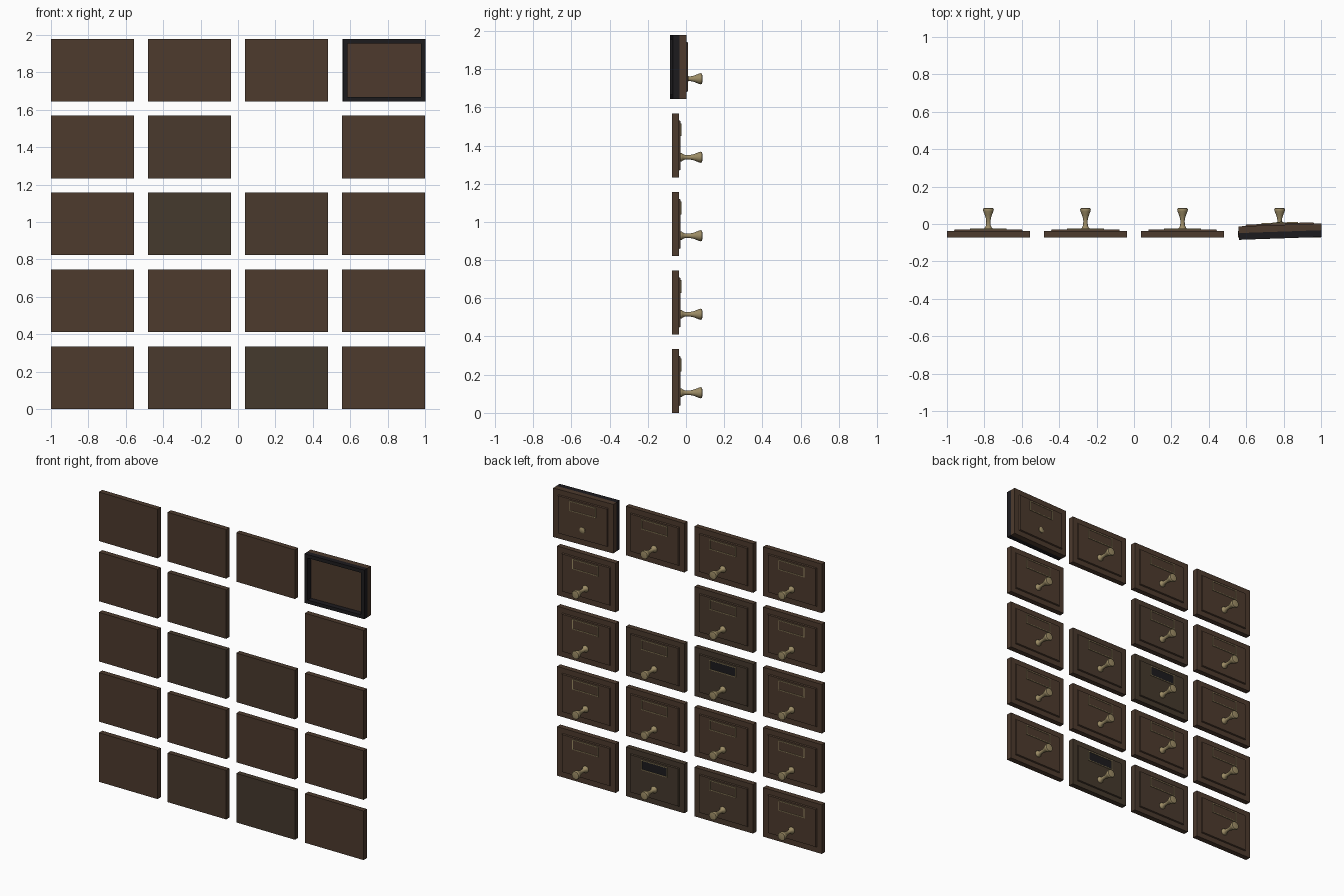
import bpy, bmesh, math
from mathutils import Matrix

if "Cube" in bpy.data.objects:
    bpy.data.objects.remove(bpy.data.objects["Cube"])

def material(name, rgb):
    m = bpy.data.materials.new(name)
    m.diffuse_color = (*rgb, 1)
    m.use_nodes = True
    m.node_tree.nodes["Principled BSDF"].inputs["Base Color"].default_value = m.diffuse_color
    return m

WOODS = [material("walnut_warm", (0.075, 0.043, 0.027)),
         material("walnut_dark", (0.060, 0.041, 0.026)),
         material("walnut_mid", (0.068, 0.042, 0.027))]
BRASS = material("aged_brass", (0.33, 0.26, 0.13))
DARK = material("dark_void", (0.012, 0.011, 0.013))

W, H = 0.443, 0.335            # drawer front size
PITCH_X, PITCH_Z = 0.519, 0.411
BACK, FACE, RAISED = -0.073, -0.037, -0.029
LABEL_Z, KNOB_Z = 0.082, -0.062  # offsets from the drawer centre

def finish(bm, name, mat, matrix):
    bmesh.ops.recalc_face_normals(bm, faces=bm.faces)
    me = bpy.data.meshes.new(name)
    bm.to_mesh(me)
    bm.free()
    ob = bpy.data.objects.new(name, me)
    bpy.context.collection.objects.link(ob)
    me.materials.append(mat)
    ob.matrix_world = matrix
    return ob

def add_box(bm, x0, x1, y0, y1, z0, z1):
    m = Matrix.Translation(((x0 + x1) / 2, (y0 + y1) / 2, (z0 + z1) / 2))
    m = m @ Matrix.Diagonal((x1 - x0, y1 - y0, z1 - z0, 1))
    return bmesh.ops.create_cube(bm, size=1, matrix=m)["verts"]

def add_frame(bm, w, h, t, y0, y1, z=0):
    # four non-overlapping rails
    for s in (-1, 1):
        a, b = sorted((s * w / 2, s * (w / 2 - t)))
        add_box(bm, a, b, y0, y1, z - h / 2, z + h / 2)
        a, b = sorted((s * h / 2, s * (h / 2 - t)))
        add_box(bm, -w / 2 + t, w / 2 - t, y0, y1, z + a, z + b)

def lathe(name, profile, matrix, segments=20):
    # profile of (radius, y), spun around the y axis
    bm = bmesh.new()
    vs = [bm.verts.new((r, y, 0)) for r, y in profile]
    edges = [bm.edges.new(p) for p in zip(vs, vs[1:])]
    bmesh.ops.spin(bm, geom=vs + edges, cent=(0, 0, 0), axis=(0, 1, 0),
                   angle=2 * math.pi, steps=segments)
    bmesh.ops.remove_doubles(bm, verts=bm.verts, dist=1e-5)
    ob = finish(bm, name, BRASS, matrix)
    bpy.context.view_layer.objects.active = ob
    bpy.ops.object.select_all(action='DESELECT')
    ob.select_set(True)
    bpy.ops.object.shade_smooth_by_angle(angle=math.radians(45))

KNOB = [(0, 0), (0.022, 0), (0.022, 0.006), (0.017, 0.012), (0.0125, 0.022),
        (0.0115, 0.045), (0.014, 0.062), (0.020, 0.080), (0.027, 0.097),
        (0.029, 0.106), (0.026, 0.113), (0.015, 0.115), (0, 0.115)]
STUB = [(0, 0), (0.020, 0), (0.020, 0.005), (0.014, 0.009), (0, 0.009)]

def drawer(tag, m, wood, card, profile):
    # slab with a raised, bevelled field
    bm = bmesh.new()
    add_box(bm, -W / 2, W / 2, BACK, FACE, -H / 2, H / 2)
    field = add_box(bm, -W / 2 + 0.037, W / 2 - 0.037, FACE - 0.002, RAISED,
                    -H / 2 + 0.035, H / 2 - 0.035)
    for v in field:
        if v.co.y > FACE:
            v.co.x *= 0.975
            v.co.z *= 0.965
    finish(bm, "drawer_front_" + tag, wood, m)
    # brass label holder around its card
    bm = bmesh.new()
    add_frame(bm, 0.196, 0.068, 0.0045, RAISED - 0.001, RAISED + 0.005, LABEL_Z)
    finish(bm, "label_holder_" + tag, BRASS, m)
    bm = bmesh.new()
    add_box(bm, -0.094, 0.094, RAISED - 0.001, RAISED + 0.002,
            LABEL_Z - 0.03, LABEL_Z + 0.03)
    finish(bm, "label_card_" + tag, card, m)
    lathe("knob_" + tag, profile, m @ Matrix.Translation((0, RAISED, KNOB_Z)))

for row in range(5):
    for col in range(4):
        if (col, row) == (2, 3):      # missing drawer
            continue
        tag = f"{col + 1}_{row + 1}"
        wood = WOODS[(col * 2 + row * 3 + col * row) % 3]
        m = Matrix.Translation(((col - 1.5) * PITCH_X, 0, H / 2 + row * PITCH_Z))
        card = DARK if (col, row) in ((1, 2), (2, 0)) else wood
        if (col, row) != (3, 4):
            drawer(tag, m, wood, card, KNOB)
            continue
        # drawer pulled out and askew, knob broken off, tray rim behind it
        m = m @ Matrix.Translation((0, 0.032, 0)) @ Matrix.Rotation(math.radians(2), 4, 'Z')
        drawer(tag, m, wood, card, STUB)
        bm = bmesh.new()
        add_frame(bm, W, H, 0.024, BACK - 0.036, BACK, 0)
        finish(bm, "drawer_tray_rim", DARK, m)
